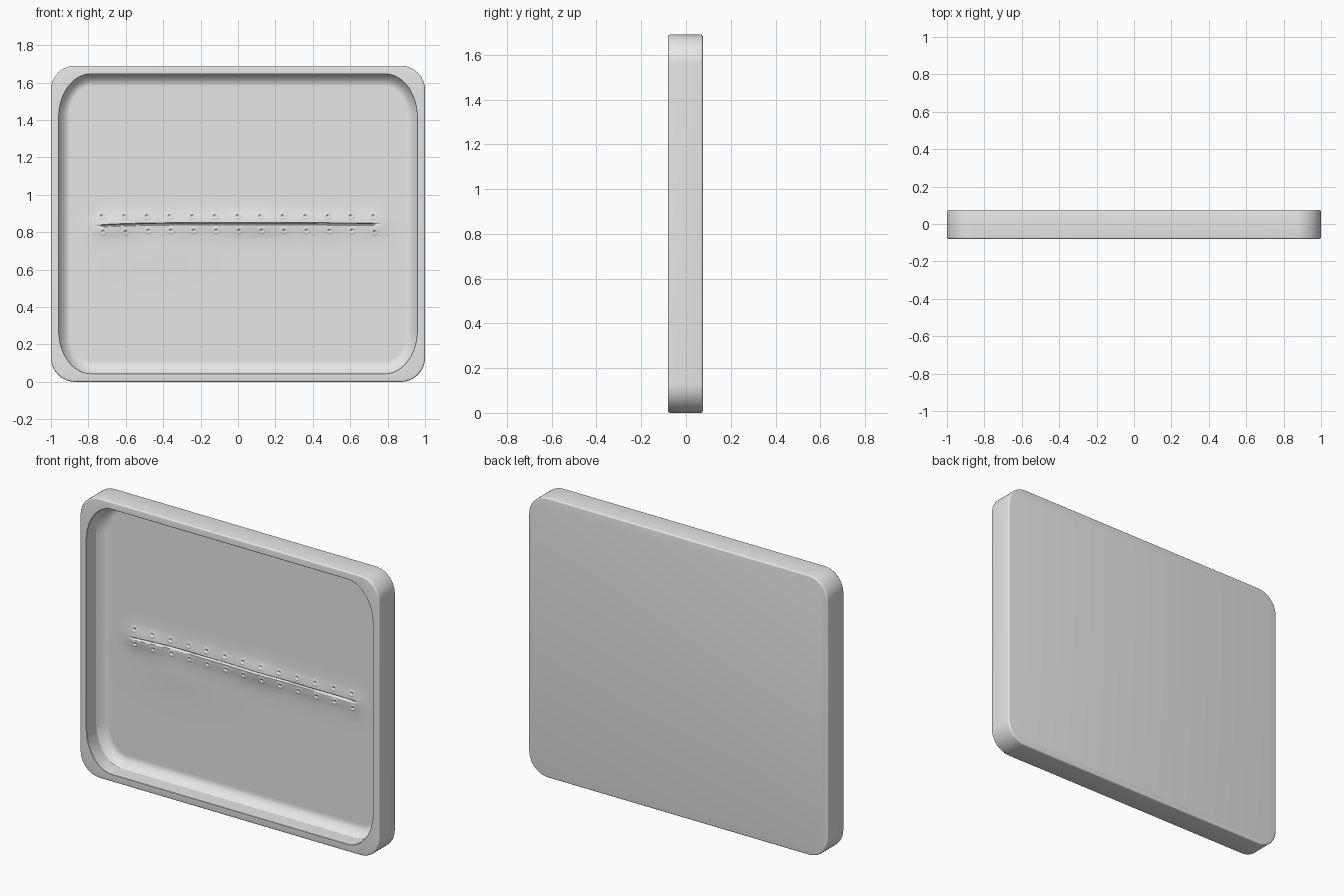
import bpy, bmesh, math

cube = bpy.data.objects.get("Cube")
if cube:
    bpy.data.objects.remove(cube, do_unlink=True)

grey = bpy.data.materials.new("plain grey")
grey.use_nodes = True
colour = (0.8, 0.8, 0.8, 1)
grey.diffuse_color = colour
grey.node_tree.nodes["Principled BSDF"].inputs["Base Color"].default_value = colour

MID_Z = 0.845          # half of the tray height
HALF_W = 1.0
OPEN_W, OPEN_H = 0.957, 0.8     # half size of the opening
OPEN_RX, OPEN_RZ = 0.17, 0.23   # its elliptical corners
PAD_Y = 0.058


def finish(bm, name, angle):
    mesh = bpy.data.meshes.new(name)
    bm.to_mesh(mesh)
    bm.free()
    mesh.materials.append(grey)
    obj = bpy.data.objects.new(name, mesh)
    bpy.context.collection.objects.link(obj)
    bpy.ops.object.select_all(action='DESELECT')
    obj.select_set(True)
    bpy.context.view_layer.objects.active = obj
    bpy.ops.object.shade_smooth_by_angle(angle=math.radians(angle))
    return obj


def ring(bm, y, w, h, rx, rz, segments=14):
    """Rounded rectangle of vertices in the plane at depth y."""
    verts = []
    for corner, (sx, sz) in enumerate(((1, 1), (-1, 1), (-1, -1), (1, -1))):
        for i in range(segments + 1):
            a = (corner + i / segments) * math.pi / 2
            x = sx * (w - rx) + rx * math.cos(a)
            z = sz * (h - rz) + rz * math.sin(a)
            verts.append(bm.verts.new((x, y, MID_Z + z)))
    return verts


# Tray: one loft from the back, round the outside, over the rim and down inside
bm = bmesh.new()
rings = []


def outer(y, inset):
    r = 0.13 - inset
    rings.append(ring(bm, y, HALF_W - inset, MID_Z - inset, r, r))


def inner(y, grow):
    rings.append(ring(bm, y, OPEN_W + grow, OPEN_H + grow,
                      OPEN_RX + grow, OPEN_RZ + grow))


BEVEL = 0.009
arc = [i * math.pi / 8 for i in range(5)]
for a in arc:
    outer(0.075 - BEVEL * (1 - math.cos(a)), BEVEL * (1 - math.sin(a)))
for a in reversed(arc):
    outer(-0.08 + BEVEL * (1 - math.cos(a)), BEVEL * (1 - math.sin(a)))
inner(-0.08, 0.002)
inner(-0.078, 0)
inner(0.07, 0)
for a, b in zip(rings, rings[1:]):
    for i in range(len(a)):
        j = (i + 1) % len(a)
        bm.faces.new((a[i], a[j], b[j], b[i]))
bm.faces.new(rings[0])
bm.faces.new(rings[-1])
bmesh.ops.recalc_face_normals(bm, faces=bm.faces)
finish(bm, "tray", 35)


# Pad: soft sheet with a long cut, swollen lips and pairs of stitch holes
def half_width(z):
    q = max(0, abs(z) - OPEN_H + OPEN_RZ) / OPEN_RZ
    return OPEN_W - OPEN_RX * (1 - math.sqrt(max(0, 1 - q * q)))


def edge_distance(x, z):
    u = (abs(x) - OPEN_W + OPEN_RX) / OPEN_RX
    v = (abs(z) - OPEN_H + OPEN_RZ) / OPEN_RZ
    if u > 0 and v > 0:
        return (1 - math.hypot(u, v)) * (u * OPEN_RX + v * OPEN_RZ) / (u + v)
    return min(OPEN_W - abs(x), OPEN_H - abs(z))


def cut_line(x):
    return -0.004 * x * x + (0.02 * (x + 0.2) ** 3 if x < -0.2 else 0) * 3


holes = []
for i in range(13):
    x = -0.73 + 0.121 * i
    holes += [(x, 0.042), (x + 0.008, -0.036 if 1 < i < 12 else -0.042)]


def depth(x, z):
    d = max(0, edge_distance(x, z))
    y = PAD_Y - 0.045 * max(0, 1 - d / 0.06) ** 2
    fade = 1 / (1 + math.exp((abs(x) - 0.77) / 0.025))
    s = z - cut_line(x)
    # swollen lips, uneven along the cut
    wave = 1 + 0.25 * math.sin(7 * x + 1) + 0.15 * math.sin(17 * x)
    y -= 0.012 * fade * wave * math.exp(-(s / 0.065) ** 2)
    y -= 0.004 * math.exp(-((x + 0.45) / 0.25) ** 2 - ((z + 0.14) / 0.12) ** 2)
    # the cut itself
    if abs(x) < 0.765:
        y += 0.014 * min(1, (0.765 - abs(x)) / 0.06) * math.exp(-(s / 0.005) ** 4)
    # stitch holes
    if 0.015 < abs(z) < 0.075:
        for hx, hz in holes:
            r = math.hypot(x - hx, z - hz)
            if r < 0.025:
                y += 0.009 * math.exp(-(r / 0.006) ** 2)
                y -= 0.0025 * math.exp(-((r - 0.013) / 0.005) ** 2)
    return min(y, 0.068)


# Rows are closely spaced by the cut and near the upper and lower edges
FINE = 0.08
rows = [FINE * i / 32 for i in range(33)]
rows += [FINE + (OPEN_H - FINE) * math.sin(math.pi / 2 * i / 40) for i in range(1, 41)]
rows = [-z for z in reversed(rows[1:])] + rows
COLUMNS = 420
bm = bmesh.new()
grid = []
for z in rows:
    w = half_width(z)
    line = []
    for i in range(COLUMNS + 1):
        x = w * (2 * i / COLUMNS - 1)
        line.append(bm.verts.new((x, depth(x, z), MID_Z + z)))
    grid.append(line)
for a, b in zip(grid, grid[1:]):
    for i in range(COLUMNS):
        bm.faces.new((a[i], a[i + 1], b[i + 1], b[i]))
finish(bm, "stitched_pad", 60)
